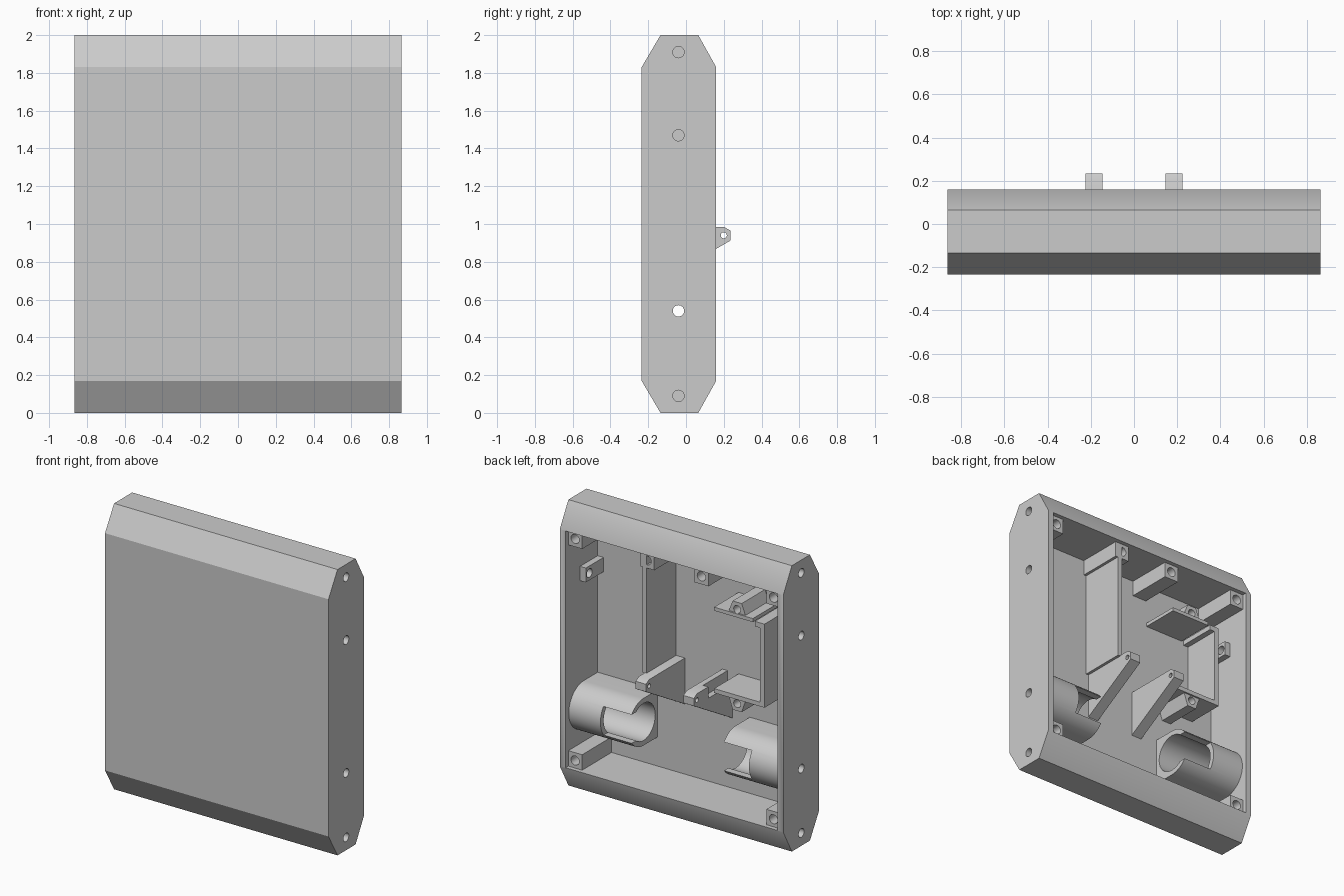
import bpy, bmesh
from math import sin, cos, pi, radians

cube = bpy.data.objects.get("Cube")
if cube:
    bpy.data.objects.remove(cube, do_unlink=True)

GREY = (0.6, 0.6, 0.6, 1.0)
plastic = bpy.data.materials.new("grey_plastic")
plastic.use_nodes = True
plastic.diffuse_color = GREY
plastic.node_tree.nodes["Principled BSDF"].inputs["Base Color"].default_value = GREY


def prism(name, pts, a, b, axis="x"):
    """Extrude a profile from a to b: (y, z) points along x, or (x, z) points along y."""
    bm = bmesh.new()
    ends = []
    for t in (a, b):
        ends.append([bm.verts.new((t, p, q) if axis == "x" else (p, t, q)) for p, q in pts])
    bm.faces.new(ends[0])
    bm.faces.new(ends[1])
    n = len(pts)
    for i in range(n):
        j = (i + 1) % n
        bm.faces.new((ends[0][i], ends[0][j], ends[1][j], ends[1][i]))
    bmesh.ops.recalc_face_normals(bm, faces=bm.faces)
    mesh = bpy.data.meshes.new(name)
    bm.to_mesh(mesh)
    bm.free()
    mesh.materials.append(plastic)
    obj = bpy.data.objects.new(name, mesh)
    bpy.context.collection.objects.link(obj)
    return obj


def box(name, x0, x1, y0, y1, z0, z1):
    return prism(name, [(y0, z0), (y1, z0), (y1, z1), (y0, z1)], x0, x1)


def arc(u, v, r, start=0, end=2 * pi, n=32, closed=True):
    steps = n if closed else n + 1
    return [(u + r * cos(start + (end - start) * i / n),
             v + r * sin(start + (end - start) * i / n)) for i in range(steps)]


def rod(u, v, r, a, b, axis="x"):
    return prism("cutter", arc(u, v, r), a, b, axis)


def cut(obj, *cutters):
    """Subtract the cutters, bake the result and remove the cutters."""
    for c in cutters:
        c.hide_render = True
        mod = obj.modifiers.new("cut", "BOOLEAN")
        mod.operation = "DIFFERENCE"
        mod.solver = "EXACT"
        mod.object = c
    deps = bpy.context.evaluated_depsgraph_get()
    mesh = bpy.data.meshes.new_from_object(obj.evaluated_get(deps))
    obj.modifiers.clear()
    obj.data = mesh
    for c in cutters:
        bpy.data.objects.remove(c, do_unlink=True)
    mesh.shade_smooth()
    mesh.set_sharp_from_angle(angle=radians(30))
    return obj


W, IN = 0.865, 0.82          # outer and inner half width
FRONT, FACE = -0.2, 0.13     # inner front wall, back face of the posts
MID, TUBE_Z = -0.04, 0.54    # axis of the side holes and of the tubes
FLOOR, CEIL = 0.172, 1.828

# Shell: chamfered body, open at the back, with holes in both sides
shell = prism("shell", [(-0.135, 0), (0.065, 0), (0.16, 0.17), (0.16, 1.83),
                        (0.065, 2), (-0.135, 2), (-0.235, 1.83), (-0.235, 0.17)], -W, W)
holes = [rod(MID, z, 0.03, s * 0.66, s * 0.9) for s in (-1, 1) for z in (0.09, TUBE_Z, 1.47, 1.91)]
cut(shell, box("cutter", -IN, IN, -0.195, 0.3, FLOOR, CEIL), *holes)


# Square screw posts in the corners and along the ceiling
def post(name, x, z):
    h = 0.055
    obj = box(name, x - h, x + h, FRONT, FACE, z - h, z + h)
    cut(obj, rod(x, z, 0.032, -0.08, 0.2, "y"))


for side, s in (("left", 1), ("right", -1)):
    post(side + "_bottom_post", s * 0.768, 0.225)
    post(side + "_top_post", s * 0.768, 1.775)
    post(side + "_middle_post", s * 0.21, 1.775)

    # Tab behind the upper side hole
    tab = box(side + "_side_tab", s * 0.775, s * 0.825, FRONT, 0.0, 1.42, 1.52)
    cut(tab, rod(MID, 1.47, 0.03, s * 0.7, s * 0.9))

    # Slotted tube: round at the back, square against the front wall
    r = 0.165
    outline = [(FRONT, TUBE_Z - r)] + arc(MID, TUBE_Z, r, -pi / 2, pi / 2, 24, False)
    outline.append((FRONT, TUBE_Z + r))
    tube = prism(side + "_tube", outline, s * 0.357, s * 0.823)
    cut(tube, rod(MID, TUBE_Z, 0.13, s * 0.3, s * 0.9),
        box("cutter", s * 0.3, s * 0.575, MID, 0.3, TUBE_Z - 0.1, TUBE_Z + 0.1))

    # Hinge arm with a sloping underside and a pin hole
    arm = prism(side + "_hinge_arm", [(FRONT, 0.66), (0.235, 0.912), (0.235, 0.965),
                                      (0.2, 0.985), (FRONT, 0.985)], s * 0.145, s * 0.225)
    cutters = [rod(0.2, 0.94, 0.016, s * 0.1, s * 0.3)]
    if s < 0:
        cutters.append(box("cutter", -0.3, -0.185, -0.3, 0.075, 0.905, 1.1))
    cut(arm, *cutters)

# Upright partition from the hinge arm to the ceiling
box("partition", 0.213, 0.245, FRONT, FACE, 0.98, CEIL + 0.005)

# Holder: two shelves, an upright panel with a lip, and two screw lugs
box("upper_shelf", -0.57, -0.27, FRONT, 0.075, 1.53, 1.555)
box("lower_shelf", -0.66, -0.27, FRONT, 0.075, 0.955, 0.985)
box("holder_panel", -0.66, -0.625, FRONT, 0.075, 0.96, 1.53)
box("holder_lip", -0.66, -0.585, FRONT, 0.075, 1.505, 1.54)
for name, base, tip, hole in (("upper_lug", 1.54, 1.63, 1.58), ("lower_lug", 0.97, 0.87, 0.92)):
    lug = prism(name, [(-0.51, base), (-0.37, base), (-0.405, tip), (-0.475, tip)],
                FRONT, 0.063, "y")
    cut(lug, rod(-0.44, hole, 0.027, -0.1, 0.2, "y"))
